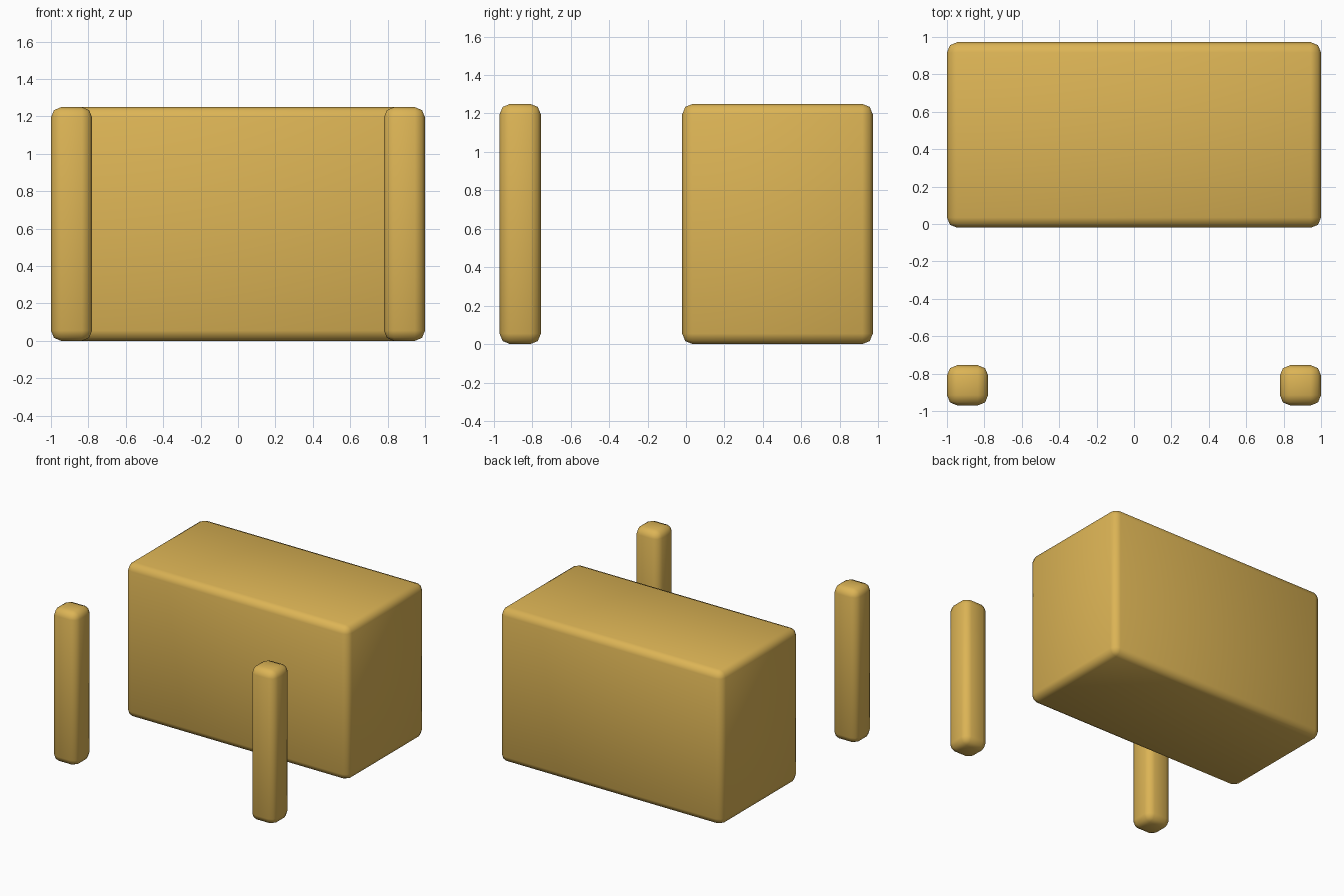
import bpy

if "Cube" in bpy.data.objects:
    bpy.data.objects.remove(bpy.data.objects["Cube"])

# Single warm yellow colour
mustard = bpy.data.materials.new("mustard_yellow")
mustard.diffuse_color = (0.716, 0.456, 0.091, 1.0)
mustard.use_nodes = True
mustard.node_tree.nodes["Principled BSDF"].inputs["Base Color"].default_value = mustard.diffuse_color


def rounded_box(name, low, high, radius=0.055):
    """Box between two corners with softly rounded edges."""
    centre = [(a + b) / 2 for a, b in zip(low, high)]
    bpy.ops.mesh.primitive_cube_add(size=1, location=centre)
    obj = bpy.context.object
    obj.name = name
    obj.scale = [b - a for a, b in zip(low, high)]
    bpy.ops.object.transform_apply(location=False, rotation=False, scale=True)
    bevel = obj.modifiers.new("round_edges", 'BEVEL')
    bevel.width = radius
    bevel.segments = 2
    bevel.limit_method = 'NONE'
    bpy.ops.object.modifier_apply(modifier=bevel.name)
    bpy.ops.object.shade_smooth()
    obj.data.materials.append(mustard)
    return obj


# Large body at the back
rounded_box("main_block", (-1.0, -0.02, 0.0), (1.0, 0.972, 1.25))

# Two free-standing posts at the front corners
for side, x in (("left", -0.89), ("right", 0.89)):
    rounded_box(side + "_post", (x - 0.11, -0.97, 0.0), (x + 0.11, -0.755, 1.25))
